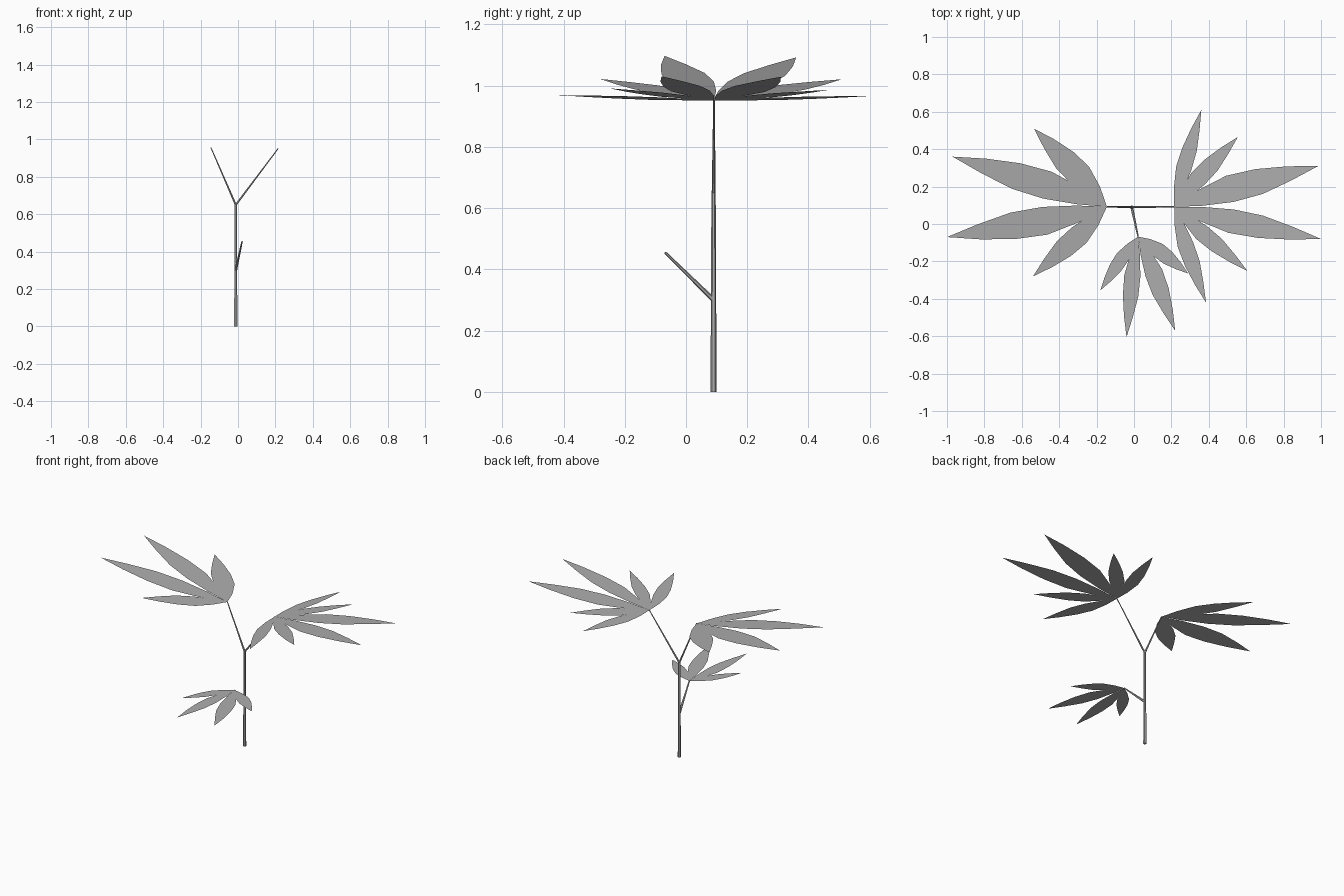
import bpy
from mathutils import Vector

cube = bpy.data.objects.get("Cube")
if cube:
    bpy.data.objects.remove(cube, do_unlink=True)

# One flat grey for the whole plant
grey = bpy.data.materials.new("plant_grey")
grey.use_nodes = True
COLOUR = (0.42, 0.42, 0.42, 1)
grey.diffuse_color = COLOUR
grey.node_tree.nodes["Principled BSDF"].inputs["Base Color"].default_value = COLOUR


def add_mesh(name, verts, faces):
    mesh = bpy.data.meshes.new(name)
    mesh.from_pydata(verts, [], faces)
    mesh.materials.append(grey)
    obj = bpy.data.objects.new(name, mesh)
    bpy.context.collection.objects.link(obj)
    return obj


def stem(name, start, end, r1, r2, sides=6):
    """Tapered faceted rod between two points."""
    start, end = Vector(start), Vector(end)
    axis = end - start
    bpy.ops.mesh.primitive_cone_add(vertices=sides, radius1=r1, radius2=r2,
                                    depth=axis.length, location=(start + end) / 2)
    obj = bpy.context.object
    obj.name = name
    obj.rotation_mode = 'QUATERNION'
    obj.rotation_quaternion = Vector((0, 0, 1)).rotation_difference(axis)
    obj.data.materials.append(grey)


# Leaf outline: (fraction of length, outer half width, inner half width)
OUTLINE = [(0.18, 0.6, 0.42), (0.39, 1, 0.73), (0.59, 0.9, 0.75), (0.8, 0.52, 0.42)]


def leaf_fan(name, origin, facing, slope, leaves):
    """Flat leaves fanning out from one point; each is (tip x, tip y, half width)."""
    origin, facing = Vector(origin), Vector(facing)
    for number, (x, y, width) in enumerate(leaves, 1):
        along = Vector((x - origin.x, y - origin.y))
        left = Vector((-along.y, along.x)).normalized()
        # The fuller edge lies away from the middle of the fan
        outer_is_left = left.dot(facing) < 0
        flat = [Vector((0, 0))]
        for t, outer, inner in OUTLINE:
            a, b = (outer, inner) if outer_is_left else (inner, outer)
            flat += [along * t - left * b * width, along * t + left * a * width]
        flat.append(along)
        verts = [origin + Vector((p.x, p.y, slope * p.dot(facing))) for p in flat]
        faces = [(0, 1, 2)]
        faces += [(i, i + 2, i + 3, i + 1) for i in (1, 3, 5)]
        faces.append((7, 9, 8))
        add_mesh(f"{name}_{number}", verts, faces)


# Stem and branches
FORK = (-0.012, 0.09, 0.65)
LEFT_END = (0.215, 0.092, 0.952)
RIGHT_END = (-0.145, 0.092, 0.957)
FRONT_END = (0.022, -0.068, 0.455)
stem("main_stem", (-0.012, 0.09, 0), FORK, 0.01, 0.007)
stem("left_branch", FORK, LEFT_END, 0.006, 0.003)
stem("right_branch", FORK, RIGHT_END, 0.006, 0.003)
stem("front_branch", (-0.012, 0.09, 0.3), FRONT_END, 0.008, 0.004)

# Leaf fans
leaf_fan("left_leaf", LEFT_END, (1, 0), 0.1, [
    (0.36, 0.61, 0.048), (0.555, 0.465, 0.055), (0.985, 0.31, 0.084),
    (1, -0.08, 0.074), (0.605, -0.25, 0.052), (0.385, -0.42, 0.05)])
leaf_fan("right_leaf", RIGHT_END, (-1, 0), 0.164, [
    (-0.535, 0.51, 0.077), (-0.97, 0.36, 0.087),
    (-1, -0.07, 0.087), (-0.54, -0.28, 0.066)])
leaf_fan("front_leaf", FRONT_END, (0, -1), 0, [
    (-0.18, -0.355, 0.042), (-0.04, -0.605, 0.05),
    (0.22, -0.57, 0.056), (0.29, -0.265, 0.047)])
